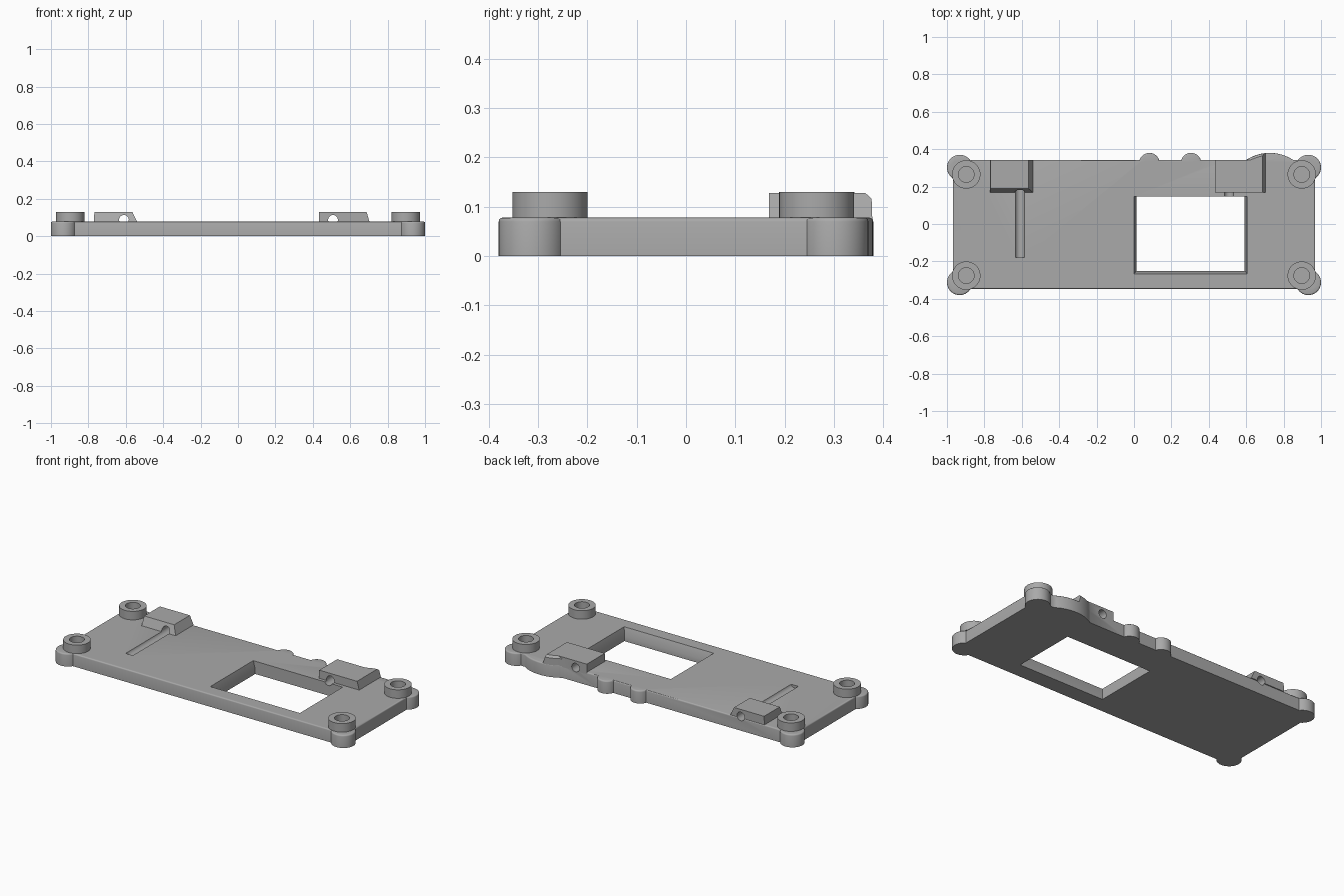
import bpy, bmesh, math
from mathutils import Vector

cube = bpy.data.objects.get("Cube")
if cube:
    bpy.data.objects.remove(cube, do_unlink=True)

grey = bpy.data.materials.new("plain grey")
grey.use_nodes = True
GREY = (0.40, 0.40, 0.40, 1)
grey.diffuse_color = GREY
grey.node_tree.nodes["Principled BSDF"].inputs["Base Color"].default_value = GREY

TOP = 0.078
BACK, FRONT = 0.342, -0.348


def prism(name, pts, z0, z1, fillet=0.0, segments=3):
    """Extrude an outline upwards, optionally rounding its top rim."""
    bm = bmesh.new()
    face = bm.faces.new([bm.verts.new((x, y, z0)) for x, y in pts])
    ext = bmesh.ops.extrude_face_region(bm, geom=[face])["geom"]
    verts = [v for v in ext if isinstance(v, bmesh.types.BMVert)]
    bmesh.ops.translate(bm, verts=verts, vec=(0, 0, z1 - z0))
    if fillet:
        rim = [e for e in bm.edges if all(abs(v.co.z - z1) < 1e-6 for v in e.verts)]
        bmesh.ops.bevel(bm, geom=rim, offset=fillet, segments=segments,
                        profile=0.5, affect='EDGES')
    return finish(name, bm)


def finish(name, bm):
    bmesh.ops.recalc_face_normals(bm, faces=bm.faces)
    mesh = bpy.data.meshes.new(name)
    bm.to_mesh(mesh)
    bm.free()
    mesh.materials.append(grey)
    ob = bpy.data.objects.new(name, mesh)
    bpy.context.collection.objects.link(ob)
    return ob


def circle(x, y, r, n=48):
    return [(x + r * math.cos(math.tau * i / n), y + r * math.sin(math.tau * i / n))
            for i in range(n)]


def rect(x0, x1, y0, y1):
    return [(x0, y0), (x1, y0), (x1, y1), (x0, y1)]


def frustum(name, low, high, z0, z1):
    """Block between a lower and an upper rectangle."""
    bm = bmesh.new()
    a = [bm.verts.new((x, y, z0)) for x, y in rect(*low)]
    b = [bm.verts.new((x, y, z1)) for x, y in rect(*high)]
    bm.faces.new(a)
    bm.faces.new(b)
    for i in range(4):
        j = (i + 1) % 4
        bm.faces.new((a[i], a[j], b[j], b[i]))
    return finish(name, bm)


def rod(name, x, y0, y1, z, r):
    """Cylinder lying along y."""
    ob = prism(name, circle(x, -z, r, 32), y0, y1)
    for v in ob.data.vertices:
        v.co = Vector((v.co.x, v.co.z, -v.co.y))
    ob.data.flip_normals()
    bm = bmesh.new()
    bm.from_mesh(ob.data)
    bmesh.ops.recalc_face_normals(bm, faces=bm.faces)
    bm.to_mesh(ob.data)
    bm.free()
    return ob


def combine(target, tool, operation, keep=False):
    mod = target.modifiers.new(operation, 'BOOLEAN')
    mod.operation, mod.object, mod.solver = operation, tool, 'EXACT'
    bpy.context.view_layer.objects.active = target
    bpy.ops.object.modifier_apply(modifier=mod.name)
    if not keep:
        bpy.data.objects.remove(tool, do_unlink=True)


# Base plate with corner lobes, two small bumps and a broad back bulge
plate = prism("base_plate", rect(-0.969, 0.969, FRONT, BACK), 0, TOP, 0.008)
for sx in (-1, 1):
    for y in (-0.312, 0.302):
        combine(plate, prism("lobe", circle(sx * 0.932, y, 0.068), 0, TOP, 0.008), 'UNION')
for x in (0.082, 0.305):
    combine(plate, prism("bump", circle(x, 0.325, 0.055), 0, TOP, 0.008), 'UNION')
BULGE = (0.725, 0.15, 0.23)
combine(plate, prism("bulge", circle(*BULGE, 96), 0, TOP, 0.008), 'UNION')

# Display window: sloped upper walls over a straight opening
combine(plate, prism("window", rect(0.013, 0.592, -0.25, 0.148), -0.1, 0.2), 'DIFFERENCE')
combine(plate, frustum("window_slope", (0.013, 0.592, -0.25, 0.148),
                       (-0.001, 0.606, -0.268, 0.148), 0.03, TOP + 0.002), 'DIFFERENCE')

# Wedge-sided guide blocks on the back edge
right_block = frustum("right_guide_block", (-0.77, -0.54, 0.168, BACK),
                      (-0.768, -0.565, 0.19, BACK), TOP, 0.13)
left_block = frustum("left_guide_block", (0.432, 0.706, 0.168, 0.42),
                     (0.432, 0.688, 0.168, 0.42), TOP - 0.012, 0.128)
bx, by, br = BULGE
shape = prism("shape", circle(bx, by, br - 0.0008, 96), 0, 0.128, 0.012, 1)
combine(shape, prism("straight", rect(0.3, 0.65, 0.1, BACK), -0.01, 0.2), 'UNION')
combine(left_block, shape, 'INTERSECT')

# Round channels through the blocks and into the plate
for x, y0, block in ((-0.61, -0.18, right_block), (0.508, 0.1, left_block)):
    channel = rod("channel", x, y0, 0.5, 0.087, 0.026)
    combine(block, channel, 'DIFFERENCE', keep=True)
    combine(plate, channel, 'DIFFERENCE')

# Corner bosses with blind screw holes
bosses = []
for side, sx in (("right", -1), ("left", 1)):
    for end, y in (("front", -0.276), ("back", 0.265)):
        boss = prism(f"{end}_{side}_boss", circle(sx * 0.897, y, 0.076), TOP, 0.13)
        hole = prism("hole", circle(sx * 0.897, y, 0.042, 32), 0.05, 0.2)
        combine(boss, hole, 'DIFFERENCE', keep=True)
        combine(plate, hole, 'DIFFERENCE')
        bosses.append(boss)

# Smooth the round walls and keep the edges crisp
bpy.ops.object.select_all(action='DESELECT')
for ob in [plate, right_block, left_block] + bosses:
    ob.select_set(True)
    bpy.context.view_layer.objects.active = ob
bpy.ops.object.shade_smooth_by_angle(angle=math.radians(35))
